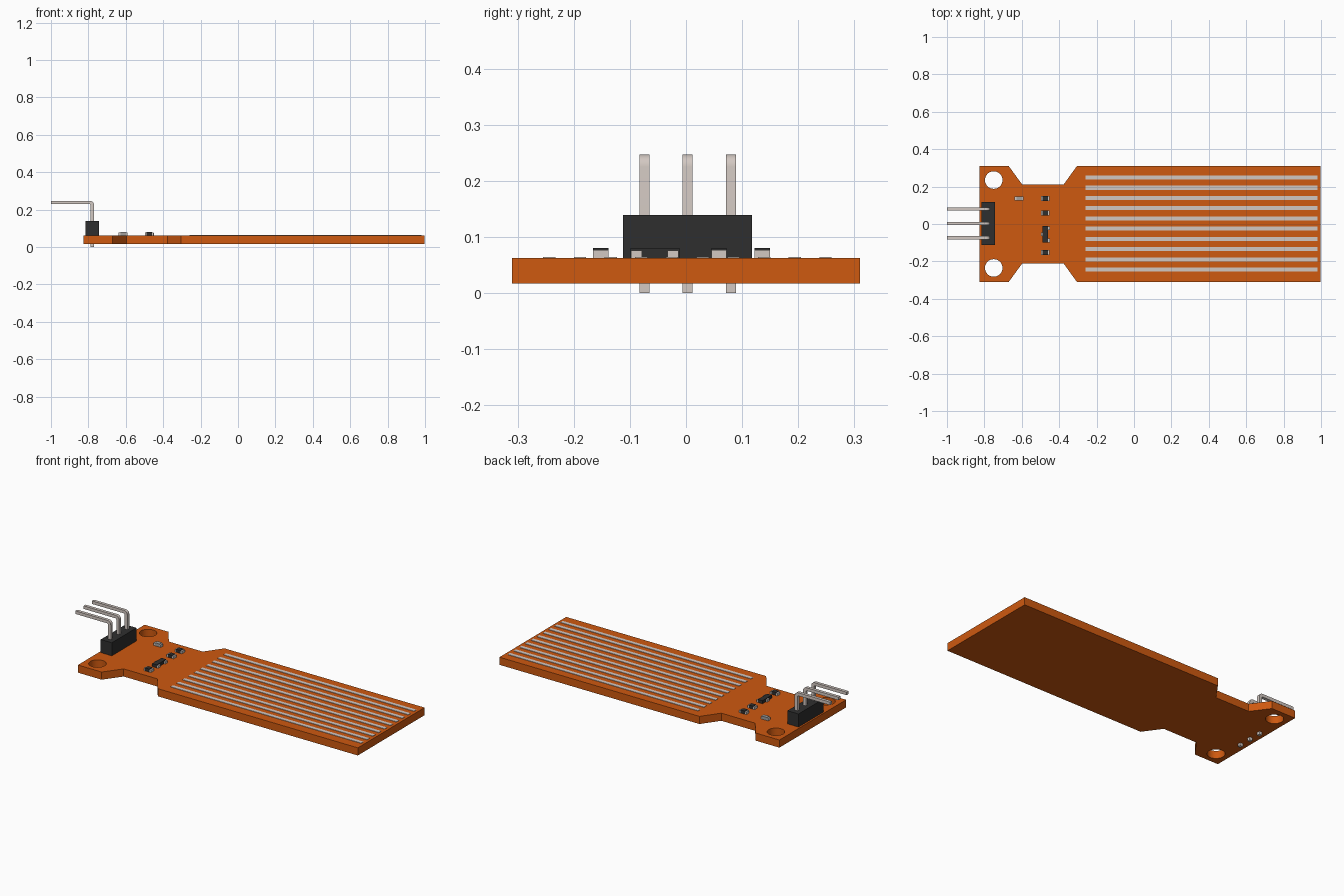
import bpy, bmesh
from math import sin, cos, pi
from mathutils import Matrix

if "Cube" in bpy.data.objects:
    bpy.data.objects.remove(bpy.data.objects["Cube"])


def material(name, rgb):
    m = bpy.data.materials.new(name)
    m.diffuse_color = (*rgb, 1)
    m.use_nodes = True
    m.node_tree.nodes["Principled BSDF"].inputs["Base Color"].default_value = m.diffuse_color
    return m


ORANGE = material("orange_board", (0.62, 0.10, 0.005))
BLACK = material("black_plastic", (0.028, 0.028, 0.028))
METAL = material("tinned_metal", (0.65, 0.58, 0.54))
GREY = material("grey_lens", (0.36, 0.35, 0.34))

BOTTOM, TOP = 0.017, 0.062


def arc(cx, cy, r, a0, a1, n):
    return [(cx + r * cos(a0 + (a1 - a0) * i / n), cy + r * sin(a0 + (a1 - a0) * i / n))
            for i in range(n + 1)]


def prism(name, loops, depth, matrix, mat):
    """Filled outline (later loops are holes), extruded symmetrically by depth."""
    cu = bpy.data.curves.new(name, 'CURVE')
    cu.dimensions, cu.fill_mode, cu.extrude = '2D', 'BOTH', depth / 2
    for pts in loops:
        s = cu.splines.new('POLY')
        s.points.add(len(pts) - 1)
        for p, (x, y) in zip(s.points, pts):
            p.co = (x, y, 0, 1)
        s.use_cyclic_u = True
    tmp = bpy.data.objects.new(name + "_outline", cu)
    bpy.context.collection.objects.link(tmp)
    bpy.context.view_layer.update()
    me = bpy.data.meshes.new_from_object(tmp.evaluated_get(bpy.context.evaluated_depsgraph_get()))
    bpy.data.objects.remove(tmp)
    bm = bmesh.new()
    bm.from_mesh(me)
    bmesh.ops.remove_doubles(bm, verts=bm.verts, dist=1e-5)
    bmesh.ops.recalc_face_normals(bm, faces=bm.faces)
    bm.transform(matrix)
    bm.to_mesh(me)
    bm.free()
    me.materials.clear()
    me.materials.append(mat)
    ob = bpy.data.objects.new(name, me)
    bpy.context.collection.objects.link(ob)
    bpy.ops.object.select_all(action='DESELECT')
    bpy.context.view_layer.objects.active = ob
    ob.select_set(True)
    bpy.ops.object.shade_smooth_by_angle(angle=0.5)
    return ob


def box(name, x0, x1, y0, y1, z0, z1, mat):
    me = bpy.data.meshes.new(name)
    bm = bmesh.new()
    bmesh.ops.create_cube(bm, size=1, matrix=Matrix.Translation(
        ((x0 + x1) / 2, (y0 + y1) / 2, (z0 + z1) / 2)) @ Matrix.Diagonal((x1 - x0, y1 - y0, z1 - z0, 1)))
    bm.to_mesh(me)
    bm.free()
    me.materials.append(mat)
    ob = bpy.data.objects.new(name, me)
    bpy.context.collection.objects.link(ob)
    return ob


# Circuit board: waisted outline with two mounting holes
half = [(-0.825, 0.31), (-0.67, 0.31), (-0.597, 0.21), (-0.377, 0.21), (-0.305, 0.31), (0.997, 0.31)]
outline = half + [(x, -y) for x, y in reversed(half)]
holes = [arc(-0.75, s * 0.235, 0.047, 0, 2 * pi, 32)[:-1] for s in (1, -1)]
prism("circuit_board", [outline] + holes, TOP - BOTTOM,
      Matrix.Translation((0, 0, (TOP + BOTTOM) / 2)), ORANGE)

# Sensing strips
for i in range(10):
    y = 0.0025 + (i - 4.5) * 0.0547
    box(f"sensing_strip_{i + 1}", -0.26, 0.98, y - 0.011, y + 0.011, TOP - 0.002, 0.0645, METAL)

# Header block with bent pins
box("header_block", -0.815, -0.743, -0.112, 0.118, TOP - 0.001, 0.139, BLACK)
x0, x1, z0, z1 = -0.788, -0.770, 0.229, 0.247
pin = [(-1.0, z1)] + arc(x1 - 0.022, z1 - 0.022, 0.022, pi / 2, 0, 6) + [(x1, 0), (x0, 0)]
pin += arc(x0 - 0.006, z0 - 0.006, 0.006, 0, pi / 2, 4) + [(-1.0, z0)]
for i in range(3):
    prism(f"header_pin_{i + 1}", [pin], 0.018,
          Matrix.Translation((0, 0.003 + (i - 1) * 0.077, 0)) @ Matrix.Rotation(pi / 2, 4, 'X'), METAL)


def chip(name, x, y, half_len, half_wid, end, mat):
    """Surface-mount part: body with a metal cap at each end."""
    box(name + "_body", x - half_len + end, x + half_len - end, y - half_wid, y + half_wid,
        TOP - 0.001, 0.080, mat)
    for side, s in (("left", -1), ("right", 1)):
        a, b = sorted((x + s * half_len, x + s * (half_len - end)))
        box(f"{name}_{side}_cap", a, b, y - half_wid, y + half_wid, TOP - 0.001, 0.077, METAL)


# Resistors and indicator lamp
for i, y in enumerate((0.136, 0.059, -0.152)):
    chip(f"resistor_{i + 1}", -0.474, y, 0.023, 0.0135, 0.009, BLACK)
chip("indicator_lamp", -0.614, 0.136, 0.024, 0.0115, 0.009, GREY)

# Transistor with three leads
box("transistor_body", -0.489, -0.459, -0.099, -0.012, TOP - 0.001, 0.080, BLACK)
for i, (s, y) in enumerate(((-1, -0.055), (1, -0.088), (1, -0.023))):
    a, b = sorted((-0.474 + s * 0.012, -0.474 + s * 0.024))
    box(f"transistor_lead_{i + 1}", a, b, y - 0.010, y + 0.010, TOP - 0.001, 0.076, METAL)
